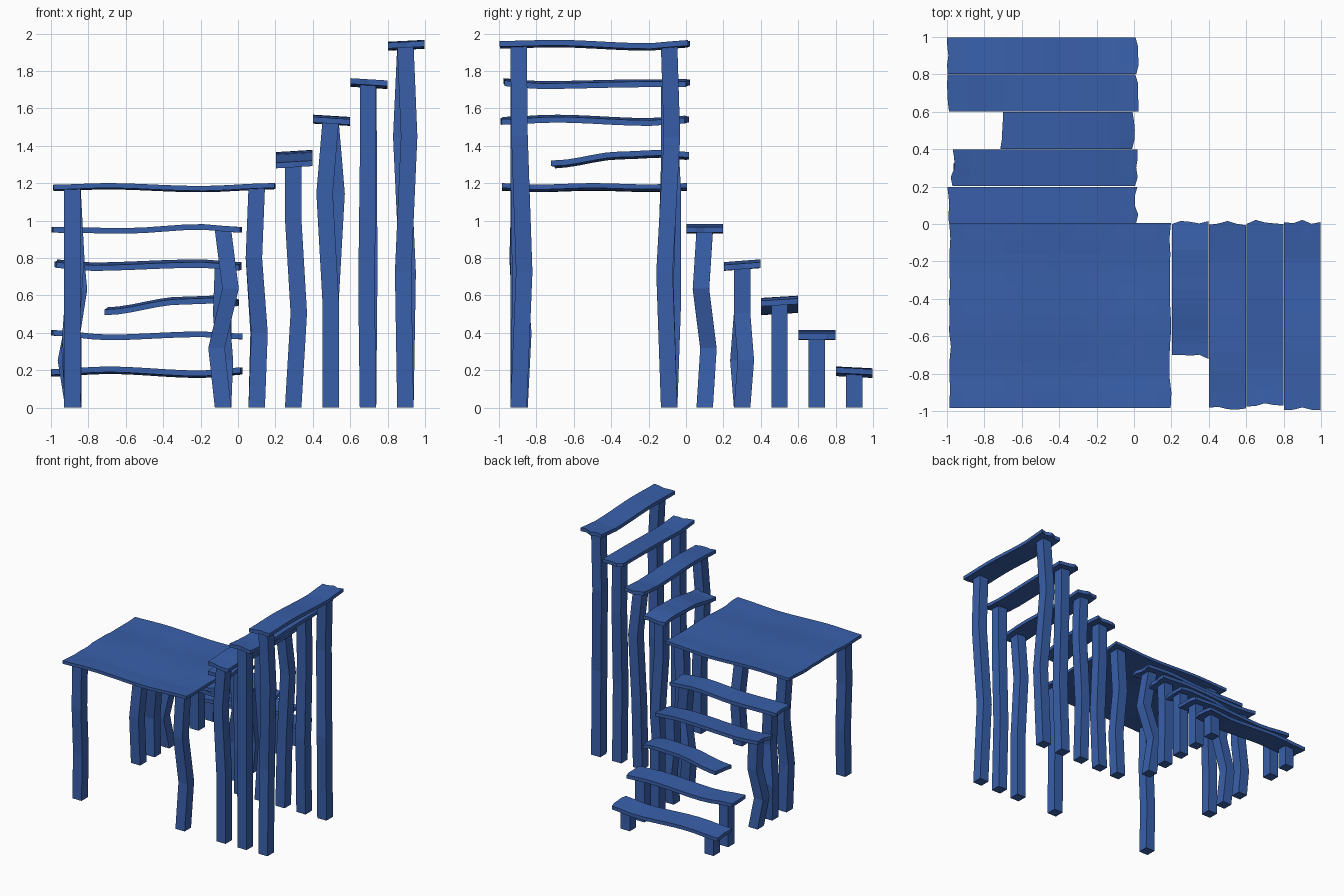
import bpy, bmesh, math, random

if "Cube" in bpy.data.objects:
    bpy.data.objects.remove(bpy.data.objects["Cube"])

random.seed(4)
T = 0.03          # board thickness
W = 0.088         # post width

mat = bpy.data.materials.new("painted_wood")
mat.diffuse_color = (0.04, 0.115, 0.40, 1)
mat.use_nodes = True
mat.node_tree.nodes["Principled BSDF"].inputs["Base Color"].default_value = mat.diffuse_color


def finish(name, bm):
    bmesh.ops.recalc_face_normals(bm, faces=bm.faces)
    me = bpy.data.meshes.new(name)
    bm.to_mesh(me)
    bm.free()
    me.materials.append(mat)
    ob = bpy.data.objects.new(name, me)
    bpy.context.collection.objects.link(ob)


def wave(pts, u):
    """Smooth height along a few (position, height) points."""
    u = min(max(u, pts[0][0]), pts[-1][0])
    for (a, za), (b, zb) in zip(pts, pts[1:]):
        if u <= b:
            t = (u - a) / (b - a)
            return za + (zb - za) * t * t * (3 - 2 * t)
    return pts[-1][1]


def board(name, axis, pts, lo, hi, tilt=0.0, cross=None, jag=0.012, nu=10, nv=4, thick=T):
    """Warped plank running along the axis, with ragged ends."""
    bm = bmesh.new()
    a, b = pts[0][0], pts[-1][0]
    ends = [[random.uniform(-jag, jag) for _ in range(nv + 1)] for _ in range(2)]
    layers = []
    for dz in (-thick / 2, thick / 2):
        grid = []
        for i in range(nu + 1):
            row = []
            for j in range(nv + 1):
                u = a + (b - a) * i / nu
                v = lo + (hi - lo) * j / nv
                z = wave(pts, u) + tilt * (j / nv - 0.5) + dz
                if cross:
                    z += wave(cross, v)
                if i == 0:
                    u += ends[0][j]
                if i == nu:
                    u += ends[1][j]
                row.append(bm.verts.new((u, v, z) if axis == "x" else (v, u, z)))
            grid.append(row)
        layers.append(grid)
        for i in range(nu):
            for j in range(nv):
                bm.faces.new((grid[i][j], grid[i + 1][j], grid[i + 1][j + 1], grid[i][j + 1]))
    rim = [(i, 0) for i in range(nu)] + [(nu, j) for j in range(nv)]
    rim += [(i, nv) for i in range(nu, 0, -1)] + [(0, j) for j in range(nv, 0, -1)]
    g0, g1 = layers
    for (i, j), (k, l) in zip(rim, rim[1:] + rim[:1]):
        bm.faces.new((g0[i][j], g0[k][l], g1[k][l], g1[i][j]))
    finish(name, bm)


def post(name, x, y, h, low=(0, 0), high=(0, 0), f=(0.36, 0.73)):
    """Square post with two crooked joints."""
    bm = bmesh.new()
    rings = []
    for t, (dx, dy) in ((0, (0, 0)), (f[0], low), (f[1], high), (1, (0, 0))):
        rings.append([bm.verts.new((x + dx + sx * W / 2, y + dy + sy * W / 2, h * t))
                      for sx, sy in ((-1, -1), (1, -1), (1, 1), (-1, 1))])
    for r, s in zip(rings, rings[1:]):
        for k in range(4):
            bm.faces.new((r[k], r[(k + 1) % 4], s[(k + 1) % 4], s[k]))
    bm.faces.new(rings[0])
    bm.faces.new(rings[-1])
    finish(name, bm)


# Lower flight: centre y, height wave along x, tilt, left bends, right bends
Z = (0, 0)
lower = [
    (0.9, [(-0.99, .185), (-.7, .20), (-.2, .178), (.015, .195)], -.01, (Z, Z), (Z, Z)),
    (0.7, [(-0.99, .40), (-.7, .375), (-.2, .392), (.015, .38)], .0, (Z, Z), (Z, Z)),
    (0.5, [(-0.71, .515), (-.3, .572), (-.1, .578), (0, .562)], .012, None, (Z, Z)),
    (0.3, [(-0.97, .77), (-.8, .753), (-.2, .77), (.01, .755)], .015,
     ((-.04, -.02), (.01, 0)), ((.01, .02), (-.01, 0))),
    (0.1, [(-0.99, .95), (-.6, .945), (-.2, .966), (.015, .95)], .0,
     ((-.02, .02), (.03, -.02)), ((-.035, .02), (.04, -.02))),
]
for n, (y, pts, tilt, left, right) in enumerate(lower, 1):
    board(f"lower_tread_{n}", "x", pts, y - .098, y + .098, tilt)
    for side, x, bend in (("left", -.88, left), ("right", -.08, right)):
        if bend:
            post(f"lower_{side}_post_{n}", x, y, wave(pts, x) - .008, *bend, f=(.335, .67))

# Landing
land = [(-.985, 1.175), (-.7, 1.183), (-.2, 1.168), (.195, 1.183)]
board("landing", "x", land, -.985, .005, 0,
      [(-.985, .004), (-.8, -.004), (-.5, .004), (-.2, -.003), (.005, .004)], .006, 16, 12, .026)
for name, x, y, low, high in (("front_left", -.885, -.89, (0, .01), (0, -.01)),
                              ("front_right", .1, -.89, (.015, .02), (-.015, -.01)),
                              ("back_left", -.885, -.09, (-.01, -.01), (.02, .01)),
                              ("back_right", .1, -.09, (.01, -.01), (-.015, .01))):
    post(f"landing_{name}_post", x, y, wave(land, x) - .006, low, high, (.34, .68))

# Upper flight: centre x, height wave along y, tilt, front bends, back bends
upper = [
    (0.3, [(-.71, 1.30), (-.35, 1.348), (-.12, 1.357), (.005, 1.345)], .012,
     None, ((.03, .01), (0, 0))),
    (0.5, [(-.985, 1.533), (-.7, 1.545), (-.2, 1.527), (.005, 1.54)], -.012,
     ((0, 0), (-.032, 0)), ((0, .02), (.032, .02))),
    (0.7, [(-.965, 1.74), (-.8, 1.724), (-.2, 1.734), (.01, 1.735)], -.012,
     ((-.008, .01), (0, 0)), ((.006, -.02), (.005, 0))),
    (0.9, [(-.985, 1.94), (-.7, 1.946), (-.2, 1.928), (.01, 1.945)], .01,
     ((-.012, .03), (.02, .005)), ((.012, -.025), (-.022, .015))),
]
for n, (x, pts, tilt, front, back) in enumerate(upper, 1):
    board(f"upper_tread_{n}", "y", pts, x - .098, x + .098, tilt)
    for side, y, bend in (("front", -.895, front), ("back", -.09, back)):
        if bend:
            post(f"upper_{side}_post_{n}", x - .005, y, wave(pts, y) - .008, *bend, f=(.375, .75))
